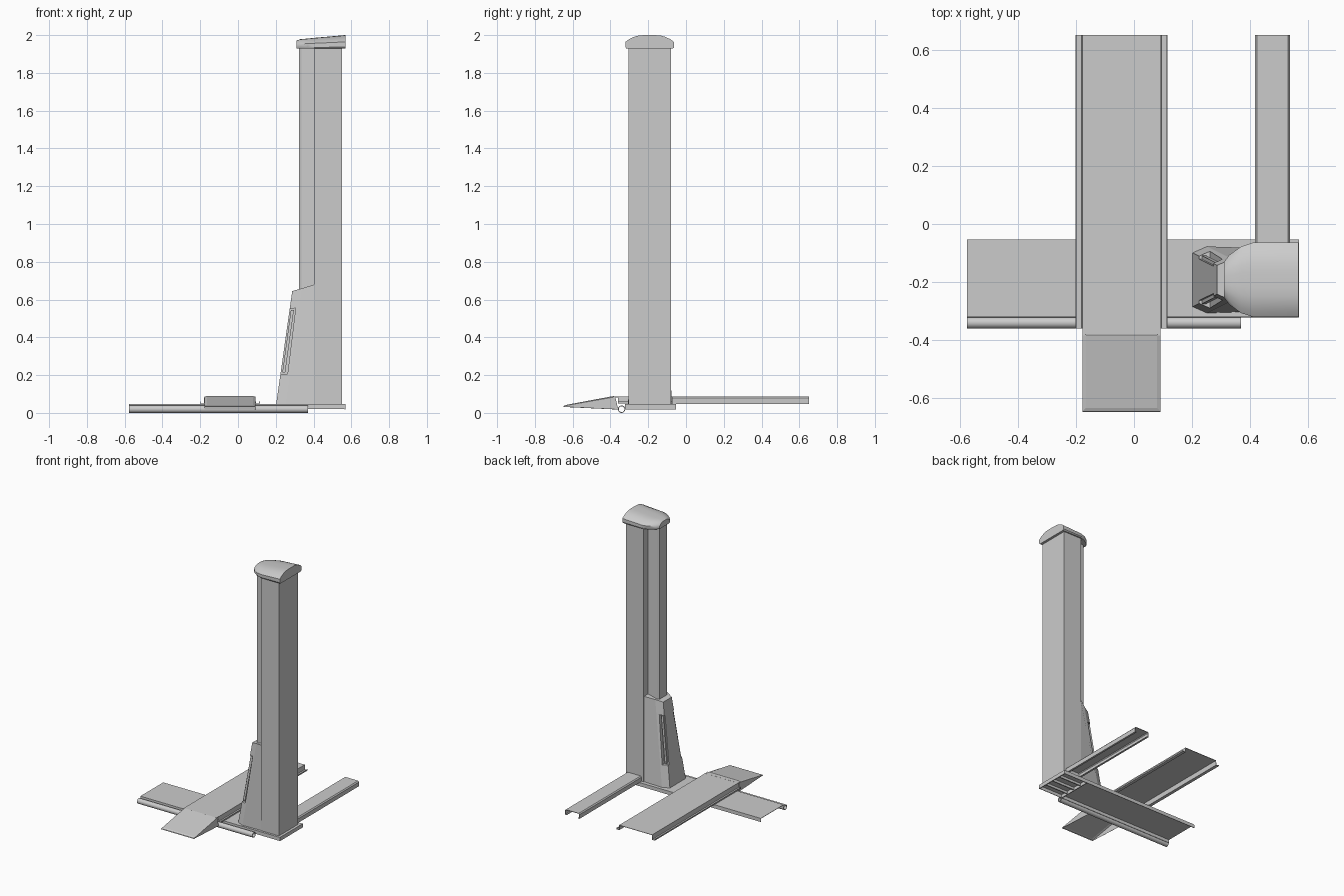
import bpy, bmesh, math
from mathutils import Vector

if "Cube" in bpy.data.objects:
    bpy.data.objects.remove(bpy.data.objects["Cube"])

CY = -0.1925  # centre line of the post in y


def finish(name, bm):
    bmesh.ops.remove_doubles(bm, verts=bm.verts, dist=1e-5)
    bmesh.ops.recalc_face_normals(bm, faces=bm.faces)
    me = bpy.data.meshes.new(name)
    bm.to_mesh(me)
    bm.free()
    ob = bpy.data.objects.new(name, me)
    bpy.context.collection.objects.link(ob)
    return ob


def loft(name, rings, closed=True):
    """Skin a row of equal-length point rings; closed rings get end caps."""
    bm = bmesh.new()
    vs = [[bm.verts.new(p) for p in r] for r in rings]
    n = len(rings[0])
    for a, b in zip(vs, vs[1:]):
        for i in range(n if closed else n - 1):
            j = (i + 1) % n
            bm.faces.new((a[i], a[j], b[j], b[i]))
    if closed:
        bm.faces.new(vs[0])
        bm.faces.new(vs[-1])
    return finish(name, bm)


def box(name, x0, x1, y0, y1, z0, z1):
    return loft(name, [[(x0, y0, z), (x1, y0, z), (x1, y1, z), (x0, y1, z)] for z in (z0, z1)])


def sheet(ob, t=0.004):
    m = ob.modifiers.new("thickness", "SOLIDIFY")
    m.thickness = t
    m.offset = 0
    return ob


def smooth(ob, deg=30):
    bpy.ops.object.select_all(action="DESELECT")
    ob.select_set(True)
    bpy.context.view_layer.objects.active = ob
    bpy.ops.object.shade_smooth_by_angle(angle=math.radians(deg))


# Post: wide rear box and narrow tapered mast in front of it
box("post_box", 0.403, 0.55, CY - 0.113, CY + 0.113, 0.045, 1.935)
mast = [(0.41, -0.062), (0.41, 0.062), (0.335, 0.056), (0.322, 0.046),
        (0.322, -0.046), (0.335, -0.056)]
loft("mast", [[(x, CY + y, z) for x, y in mast] for z in (0.045, 1.94)])

# Arched cap narrowing towards the mast side
arch = [(-0.95, 0), (-1, 0.12), (-1, 0.5), (-0.85, 0.7), (-0.65, 0.87), (-0.45, 0.97), (-0.2, 1)]
arch += [(-u, v) for u, v in reversed(arch)]
stations = [(0.568, 0.128, 2.0), (0.41, 0.128, 1.986), (0.37, 0.115, 1.982),
            (0.328, 0.085, 1.978), (0.31, 0.06, 1.970)]
cap = loft("post_cap", [[(x, CY + u * h, 1.928 + v * (t - 1.928)) for u, v in arch]
                        for x, h, t in stations])
smooth(cap, 35)

# Carriage cover at the foot of the mast, narrower towards the top
prof = [(0.202, 0.045, 0.103), (0.287, 0.645, 0.060)]
rings = []
for x, z, h in prof:
    back = 0.68 if z > 0.5 else z
    rings.append([(0.405, CY - 0.11, back), (x + 0.05, CY - h - 0.012, z + (back - z) * 0.4),
                  (x, CY - h + 0.01, z), (x, CY + h - 0.01, z),
                  (x + 0.05, CY + h + 0.012, z + (back - z) * 0.4), (0.405, CY + 0.11, back)])
cover = loft("carriage_cover", rings)

# Sloped notches in both front corners of the cover
for s in (-1, 1):
    notch = [(0.19, 0.205), (0.262, 0.205), (0.305, 0.555), (0.24, 0.545)]
    cut = loft("notch_cutter", [[(x, CY + s * (y - (z - 0.2) * 0.07), z) for x, z in notch]
                                for y in (0.072, 0.2)])
    cut.hide_render = True
    cut.hide_set(True)
    m = cover.modifiers.new("notch", "BOOLEAN")
    m.operation = "DIFFERENCE"
    m.solver = "EXACT"
    m.object = cut
    # Raised lining strip inside each notch
    strip = [(0.235, 0.215), (0.25, 0.215), (0.296, 0.545), (0.28, 0.545)]
    loft("notch_strip", [[(x, CY + s * (y - (z - 0.2) * 0.07), z) for x, z in strip]
                         for y in (0.06, 0.084)])

# Base plate: folded sheet, open below, with a thicker foot under the post
U = [(-0.320, 0.020), (-0.320, 0.045), (-0.055, 0.045), (-0.055, 0.020)]
sheet(loft("base_plate", [[(x, y, z) for y, z in U] for x in (-0.577, 0.568)], False))
box("base_end_wall", 0.564, 0.57, -0.322, -0.053, 0.019, 0.047)
box("base_inner_rib", 0.366, 0.372, -0.319, -0.056, 0.02, 0.044)
for i in range(3):
    y = CY + (i - 1) * 0.07
    box("base_foot_rib", 0.37, 0.566, y - 0.004, y + 0.004, 0.026, 0.044)

# Tube along the front edge of the base plate
bm = bmesh.new()
N = 20
r = [[bm.verts.new((x, -0.341 + R * math.cos(2 * math.pi * i / N),
                    0.0195 + R * math.sin(2 * math.pi * i / N))) for i in range(N)]
     for x, R in ((-0.577, 0.0195), (0.37, 0.0195), (0.37, 0.015), (-0.577, 0.015))]
for k in range(4):
    for i in range(N):
        j = (i + 1) % N
        bm.faces.new((r[k][i], r[k][j], r[(k + 1) % 4][j], r[(k + 1) % 4][i]))
smooth(finish("front_tube", bm))

# Wheel track: hat-section sheet with small turned lips
XC = -0.043
hat = [(-0.157, 0.060), (-0.157, 0.052), (-0.136, 0.052), (-0.134, 0.086)]
hat += [(-u, z) for u, z in reversed(hat)]
sheet(loft("wheel_track", [[(XC + u, y, z) for u, z in hat] for y in (-0.36, 0.652)], False))

# Ramp: hollow wedge, bevelled around the top plate
bm = bmesh.new()


def ring(h, y0, z0, y1, z1):
    return [bm.verts.new(p) for p in ((XC - h, y0, z0), (XC + h, y0, z0),
                                      (XC + h, y1, z1), (XC - h, y1, z1))]


low = ring(0.134, -0.648, 0.032, -0.36, 0.018)
mid = ring(0.134, -0.646, 0.036, -0.375, 0.084)
top = ring(0.122, -0.634, 0.041, -0.383, 0.088)
for a, b in ((low, mid), (mid, top)):
    for i in range(4):
        j = (i + 1) % 4
        bm.faces.new((a[i], a[j], b[j], b[i]))
bm.faces.new(top)
sheet(finish("ramp", bm), 0.003)
box("ramp_bridge", XC - 0.134, XC + 0.134, -0.385, -0.355, 0.082, 0.088)

# Stabiliser rail behind the post: inverted channel with inward lips
rail = [(-0.046, 0.048), (-0.058, 0.048), (-0.058, 0.077), (-0.052, 0.084)]
rail += [(-u, z) for u, z in reversed(rail)]
sheet(loft("rear_rail", [[(0.478 + u, y, z) for u, z in rail] for y in (-0.075, 0.652)], False))
